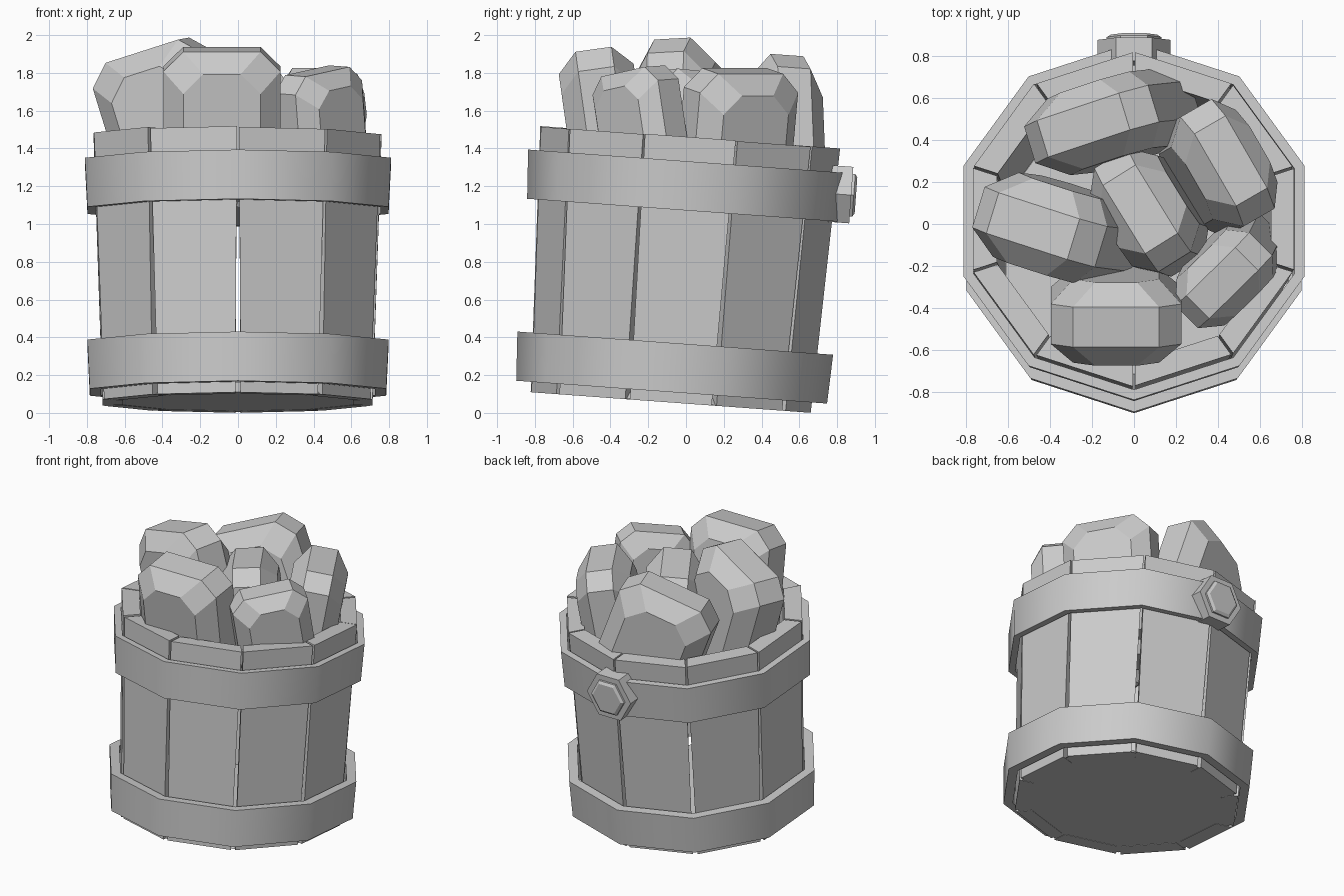
import bpy, bmesh, math, random
from mathutils import Matrix, Vector, Euler

random.seed(4)
if "Cube" in bpy.data.objects:
    bpy.data.objects.remove(bpy.data.objects["Cube"])

SIDES = 10
STEP = math.tau / SIDES
# The whole barrel leans slightly backwards
LEAN = Matrix.Translation((0, -0.08, 0.055)) @ Matrix.Rotation(math.radians(-4.2), 4, 'X')

grey = bpy.data.materials.new("plain grey")
grey.use_nodes = True
grey.diffuse_color = (0.6, 0.6, 0.6, 1)
grey.node_tree.nodes["Principled BSDF"].inputs["Base Color"].default_value = (0.6, 0.6, 0.6, 1)


def loft(name, rings, matrix, closed=False, smooth=False):
    """Skin a list of equal rings, capped at both ends or joined in a loop."""
    bm = bmesh.new()
    rows = [[bm.verts.new(p) for p in ring] for ring in rings]
    n = len(rows[0])
    pairs = list(zip(rows, rows[1:])) + ([(rows[-1], rows[0])] if closed else [])
    for a, b in pairs:
        for i in range(n):
            j = (i + 1) % n
            bm.faces.new((a[i], a[j], b[j], b[i]))
    if not closed:
        bm.faces.new(rows[0])
        bm.faces.new(rows[-1])
    bmesh.ops.recalc_face_normals(bm, faces=bm.faces)
    mesh = bpy.data.meshes.new(name)
    bm.to_mesh(mesh)
    bm.free()
    mesh.materials.append(grey)
    obj = bpy.data.objects.new(name, mesh)
    obj.matrix_world = matrix
    bpy.context.collection.objects.link(obj)
    if smooth:
        bpy.ops.object.select_all(action='DESELECT')
        obj.select_set(True)
        bpy.context.view_layer.objects.active = obj
        bpy.ops.object.shade_smooth_by_angle(angle=math.radians(40))
    return obj


def polygon(r, z, n=SIDES):
    return [Vector((r * math.sin(i * math.tau / n), r * math.cos(i * math.tau / n), z))
            for i in range(n)]


# Staves: tapered planks with narrow gaps between them
def plank_end(k, outer, inner, z, gap):
    a, b = polygon(outer, z)[k], polygon(outer, z)[(k + 1) % SIDES]
    c, d = polygon(inner, z)[(k + 1) % SIDES], polygon(inner, z)[k]
    side = (b - a).normalized() * gap
    return [a + side, b - side, c - side, d + side]


for k in range(SIDES):
    turn = random.uniform(-0.006, 0.006)
    loft(f"stave_{k + 1}", [plank_end(k, 0.75 + turn, 0.64, 0, 0.015),
                            plank_end(k, 0.80 + turn, 0.685, 1.41 + turn, 0.006)], LEAN)

# Floor
loft("floor", [polygon(0.725, 0.002), polygon(0.64, 0.06)], LEAN)

# Hoops: bands standing a little clear of the staves
for name, low, high, r_low, r_high, r_in in (("lower_hoop", 0.055, 0.315, 0.825, 0.838, 0.772),
                                             ("upper_hoop", 1.02, 1.28, 0.838, 0.852, 0.803)):
    loft(name, [polygon(r_low, low), polygon(r_high, high),
                polygon(r_in, high), polygon(r_in - 0.01, low)], LEAN, closed=True, smooth=True)

# Hexagonal bolt on the back of the upper hoop
bolt = LEAN @ Matrix.Translation((0, 0, 1.165)) @ Matrix.Rotation(math.radians(-90), 4, 'X') \
    @ Matrix.Rotation(math.radians(30), 4, 'Z')
loft("bolt_base", [polygon(r, z, 6) for r, z in ((0.173, 0.76), (0.173, 0.872))], bolt)
loft("bolt_cap", [polygon(r, z, 6) for r, z in ((0.13, 0.86), (0.13, 0.885), (0.11, 0.897))], bolt)


# Cut stones: chamfered slabs with bevelled front and back
def outline(w, h, cut, y):
    corners = []
    for sx, sz in ((1, 1), (1, -1), (-1, -1), (-1, 1)):
        pair = [Vector((sx * (w - cut), y, sz * h)), Vector((sx * w, y, sz * (h - cut)))]
        corners += pair if sx * sz > 0 else pair[::-1]
    return corners


def stone(name, top, width, depth, yaw, lean, roll, height=0.8):
    w, h, d, edge = width / 2, height / 2, depth / 2, width * 0.17
    rings = [outline(w - edge * t, h - edge * t, edge, y * d)
             for t, y in ((1, -1), (0, -0.48), (0, 0.48), (1, 1))]
    turn = Matrix.Rotation(math.radians(yaw), 4, 'Z') @ Matrix.Rotation(math.radians(lean), 4, 'X') \
        @ Matrix.Rotation(math.radians(roll), 4, 'Y')
    loft(name, rings, Matrix.Translation(top) @ turn @ Matrix.Translation((0, 0, -h)))


stone("stone_front", (-0.085, -0.49, 1.925), 0.62, 0.40, 0, 8, 0)
stone("stone_left", (-0.48, -0.01, 1.92), 0.64, 0.42, -17, 3, -17)
stone("stone_back", (-0.24, 0.47, 1.82), 0.66, 0.38, 17, -4, -20)
stone("stone_right", (0.46, 0.30, 1.81), 0.60, 0.36, -60, -10, 0)
stone("stone_middle", (0.03, 0.07, 1.80), 0.58, 0.38, -58, 4, -5)
stone("stone_front_right", (0.42, -0.28, 1.81), 0.50, 0.32, 45, 3, -9)
